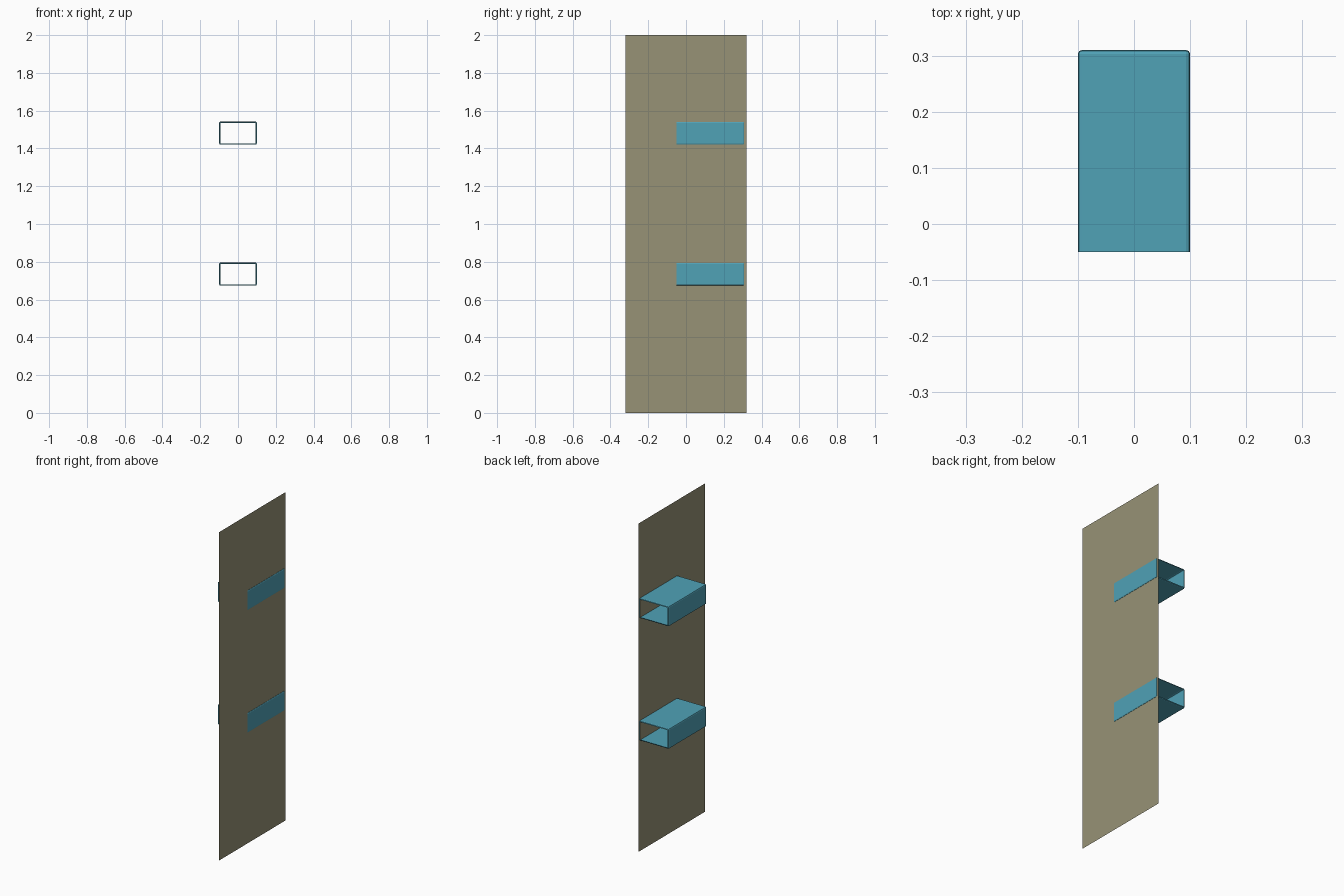
import bpy, bmesh
from mathutils import Matrix

if "Cube" in bpy.data.objects:
    bpy.data.objects.remove(bpy.data.objects["Cube"])


def material(name, rgb):
    m = bpy.data.materials.new(name)
    m.diffuse_color = (*rgb, 1)
    m.use_nodes = True
    m.node_tree.nodes["Principled BSDF"].inputs["Base Color"].default_value = m.diffuse_color
    return m


def add_object(name, bm, mat):
    me = bpy.data.meshes.new(name)
    bm.to_mesh(me)
    bm.free()
    ob = bpy.data.objects.new(name, me)
    me.materials.append(mat)
    bpy.context.collection.objects.link(ob)
    return ob


panel_mat = material("panel_tan", (0.31, 0.29, 0.18))
sleeve_mat = material("sleeve_blue", (0.08, 0.36, 0.47))

# Thin upright panel facing +x
bm = bmesh.new()
corners = [(0.097, y, z) for y, z in ((-0.32, 0), (0.32, 0), (0.32, 2), (-0.32, 2))]
bm.faces.new([bm.verts.new(c) for c in corners])
add_object("panel", bm, panel_mat)


# Open-ended rectangular sleeve with softened long edges and a softened rear rim
def sleeve(name, z):
    y0, y1 = -0.05, 0.31
    bm = bmesh.new()
    bmesh.ops.create_cube(bm, size=1, matrix=Matrix.Translation((0, (y0 + y1) / 2, z))
                          @ Matrix.Diagonal((0.2, y1 - y0, 0.122, 1)))
    edges = [e for e in bm.edges if any(v.co.y > 0 for v in e.verts)]
    bmesh.ops.bevel(bm, geom=edges, offset=0.007, segments=2, profile=0.5, affect='EDGES')
    ends = [f for f in bm.faces
            if all(abs(v.co.y - y0) < 1e-4 for v in f.verts)
            or all(abs(v.co.y - y1) < 1e-4 for v in f.verts)]
    bmesh.ops.delete(bm, geom=ends, context='FACES')
    add_object(name, bm, sleeve_mat)


sleeve("lower_sleeve", 0.735)
sleeve("upper_sleeve", 1.481)
